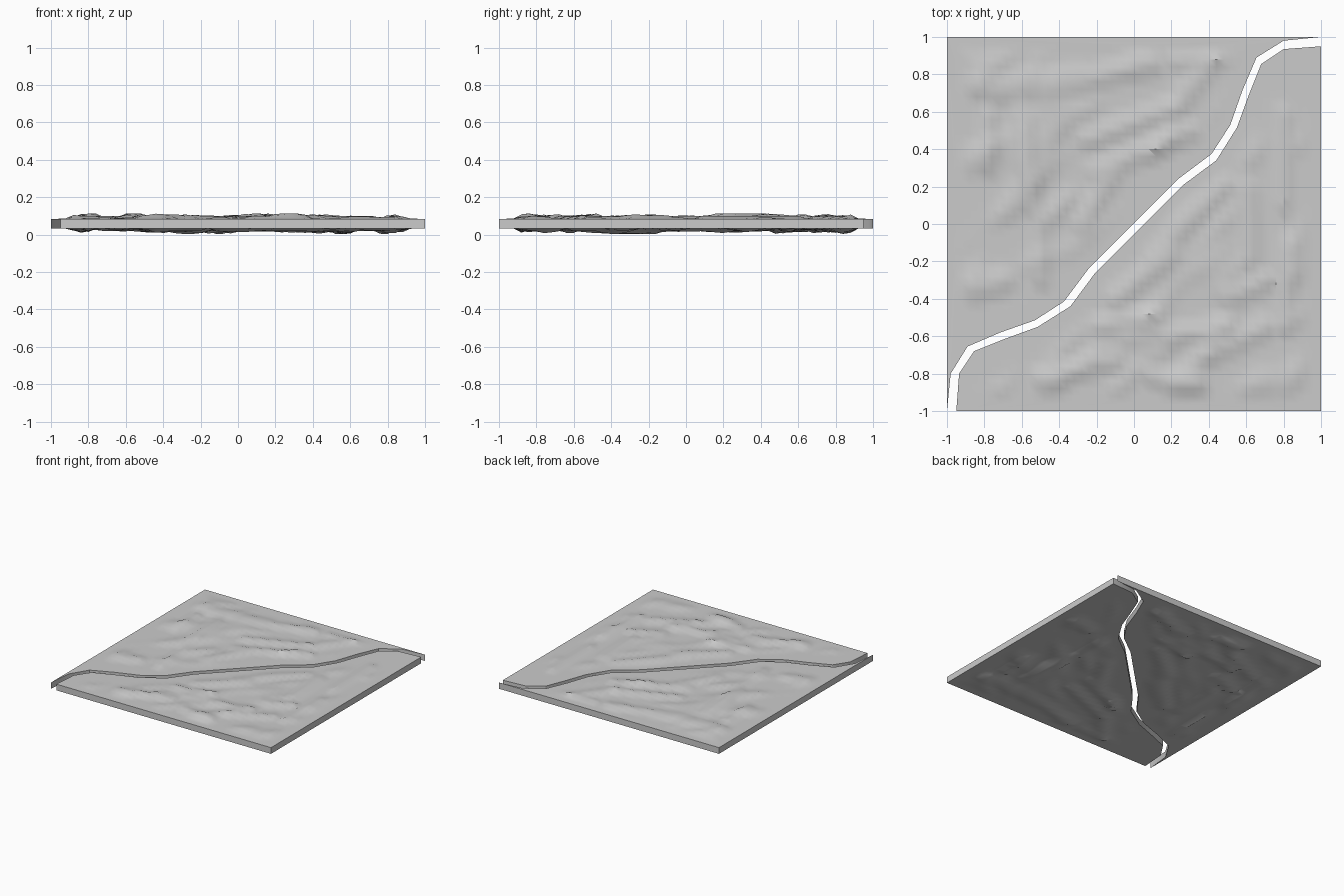
import bpy, bmesh
from mathutils import Vector, noise
from mathutils.geometry import delaunay_2d_cdt

if "Cube" in bpy.data.objects:
    bpy.data.objects.remove(bpy.data.objects["Cube"])

TOP, BOTTOM, RELIEF, STEP = 0.085, 0.034, 0.025, 0.04

# Half of each broken edge; the rest is its reflection across the diagonal
upper_half = [(-1, -1), (-.98, -.8), (-.89, -.655), (-.715, -.58),
              (-.53, -.515), (-.375, -.415), (-.24, -.235)]
lower_half = [(-.95, -1), (-.935, -.8), (-.855, -.68), (-.68, -.61),
              (-.515, -.55), (-.34, -.44), (-.21, -.265)]

# Raised strata: start x, y, end x, y, half width
ridges = [
    (-.80, .72, -.28, .77, .06), (-.25, .78, .10, .85, .04), (.22, .87, .42, .89, .03),
    (-.25, .45, .20, .62, .04), (-.20, .28, .30, .50, .04), (-.78, .60, -.78, .30, .03),
    (-.60, .60, -.55, .10, .04), (-.53, .25, -.50, -.30, .03), (-.87, -.35, -.70, -.30, .05),
    (-.28, .0, -.10, .30, .04), (-.50, -.83, -.10, -.72, .04), (-.10, -.40, .20, -.15, .04),
    (.10, -.20, .48, .22, .04), (.60, .20, .62, -.20, .04), (.80, .60, .80, .10, .03),
    (.83, -.10, .80, -.55, .03), (.10, -.82, .35, -.86, .04), (.20, -.60, .50, -.55, .04),
    (-.20, -.55, .10, -.48, .03), (.40, -.70, .70, -.55, .04), (.50, -.40, .70, -.30, .04)]


def seg_dist(p, a, b):
    d = b - a
    t = max(0, min(1, (p - a).dot(d) / d.length_squared))
    return (p - a - d * t).length


def smooth(t):
    t = max(0, min(1, t))
    return t * t * (3 - 2 * t)


def height(p, edge):
    """Eroded rock relief, fading to zero near the slab edges."""
    h = max(smooth(1.6 - seg_dist(p, Vector(r[:2]), Vector(r[2:4])) / r[4]) for r in ridges)
    u, v = p.x + p.y, p.x - p.y
    n = noise.noise(Vector((u * 2, v * 6, 3.7)))
    return (0.6 * h + 0.55 * smooth(n * 2)) * smooth((edge - .06) / .08)


def make_slab(name, half, corner):
    outline = [Vector(p) for p in half + [(-y, -x) for x, y in reversed(half)] + [corner]]
    n = len(outline)
    sides = [(i, (i + 1) % n) for i in range(n)]

    def edge_dist(p):
        return min(seg_dist(p, outline[a], outline[b]) for a, b in sides)

    # Fill the outline with an even field of points
    pts = list(outline)
    count = round(2 / STEP)
    for i in range(1, count):
        for j in range(1, count):
            p = Vector((-1 + i * STEP, -1 + j * STEP))
            if edge_dist(p) > .03:
                pts.append(p)
    verts, _, faces, *_ = delaunay_2d_cdt(pts, sides, [], 1, 1e-5)

    # Top and bottom sheets with relief
    bm = bmesh.new()
    dist = [edge_dist(p) for p in verts]
    top = [bm.verts.new((p.x, p.y, TOP + RELIEF * height(p, d))) for p, d in zip(verts, dist)]
    low = [bm.verts.new((p.x, p.y, BOTTOM - RELIEF * height(Vector((-p.x, -p.y)), d)))
           for p, d in zip(verts, dist)]
    for f in faces:
        bm.faces.new([top[i] for i in f])
    bm.verts.index_update()
    rim = [[v.index for v in e.verts] for e in bm.edges if e.is_boundary]
    for f in faces:
        bm.faces.new([low[i] for i in reversed(f)])
    # Side walls
    for a, b in rim:
        bm.faces.new((top[a], top[b], low[b], low[a]))
    bmesh.ops.delete(bm, geom=[v for v in bm.verts if not v.link_faces], context='VERTS')
    bmesh.ops.recalc_face_normals(bm, faces=bm.faces)

    # Rest the lowest bump at ground level
    drop = min(v.co.z for v in bm.verts)
    for v in bm.verts:
        if v.co.z < BOTTOM:
            v.co.z = BOTTOM * (v.co.z - drop + .004) / (BOTTOM - drop + .004)
    mesh = bpy.data.meshes.new(name)
    bm.to_mesh(mesh)
    bm.free()
    obj = bpy.data.objects.new(name, mesh)
    bpy.context.collection.objects.link(obj)
    bpy.ops.object.select_all(action='DESELECT')
    obj.select_set(True)
    bpy.context.view_layer.objects.active = obj
    bpy.ops.object.shade_smooth_by_angle(angle=0.6)


# The two halves of the cracked slab
make_slab("upper_left_slab", upper_half, (-1, 1))
make_slab("lower_right_slab", lower_half, (1, -1))
